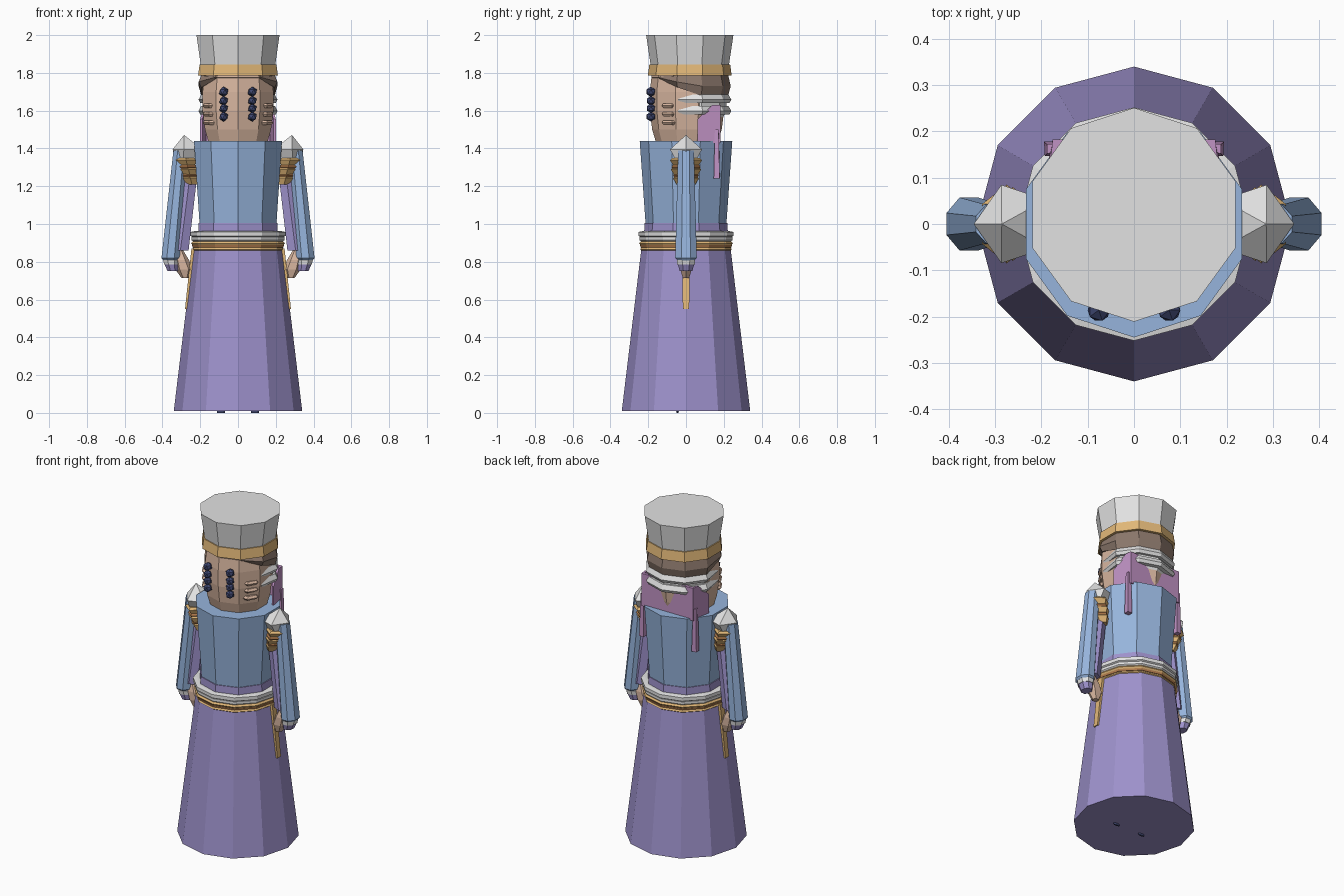
import bpy, bmesh
from math import sin, cos, pi, radians
from mathutils import Vector

cube = bpy.data.objects.get("Cube")
if cube:
    bpy.data.objects.remove(cube)


def material(name, rgb):
    lin = [((c / 255 + 0.055) / 1.055) ** 2.4 for c in rgb] + [1]
    m = bpy.data.materials.new(name)
    m.use_nodes = True
    m.diffuse_color = lin
    m.node_tree.nodes["Principled BSDF"].inputs["Base Color"].default_value = lin
    return m


purple = material("purple_cloth", (158, 146, 204))
blue = material("blue_cloth", (150, 180, 220))
white = material("white_trim", (226, 226, 226))
gold = material("gold_trim", (226, 184, 120))
skin = material("skin", (216, 182, 160))
hair_brown = material("hair_brown", (140, 120, 108))
pink = material("pink_scarf", (192, 146, 196))
navy = material("navy_eyes", (64, 72, 114))
rust = material("rust_trim", (176, 122, 76))


def finish(name, bm, mat):
    bmesh.ops.recalc_face_normals(bm, faces=bm.faces)
    mesh = bpy.data.meshes.new(name)
    bm.to_mesh(mesh)
    bm.free()
    mesh.materials.append(mat)
    ob = bpy.data.objects.new(name, mesh)
    bpy.context.collection.objects.link(ob)
    return ob


def skin_loops(bm, loops):
    """Join matching vertex loops and cap both ends."""
    n = len(loops[0])
    for a, b in zip(loops, loops[1:]):
        for i in range(n):
            j = (i + 1) % n
            bm.faces.new((a[i], a[j], b[j], b[i]))
    bm.faces.new(loops[0])
    bm.faces.new(loops[-1])


def loft(name, rings, sides, mat, start=90, mirror=1):
    """Stack polygon rings given as (cx, cy, z, rx, ry)."""
    bm = bmesh.new()
    loops = []
    for cx, cy, z, rx, ry in rings:
        angles = [radians(start) + 2 * pi * i / sides for i in range(sides)]
        loops.append([bm.verts.new((mirror * (cx + rx * cos(a)), cy + ry * sin(a), z))
                      for a in angles])
    skin_loops(bm, loops)
    return finish(name, bm, mat)


def drum(name, profile, sides, mat, cy=0):
    return loft(name, [(0, cy, z, r, r) for z, r in profile], sides, mat)


def back_band(name, z, height, mat):
    """Faceted half ring round the back of the head."""
    bm = bmesh.new()
    loops = []
    for k in range(7):
        a = radians(-18 + 36 * k)
        r = 0.2 if k in (0, 6) else 0.22
        section = [(0.16, 0), (r - 0.01, 0), (r, height * 0.4), (r - 0.015, height), (0.16, height)]
        loops.append([bm.verts.new((q * cos(a), 0.02 + q * sin(a), z + h)) for q, h in section])
    skin_loops(bm, loops)
    return finish(name, bm, mat)


def slab(name, points, offset, mat):
    bm = bmesh.new()
    loops = [[bm.verts.new(Vector(p) + Vector(o)) for p in points] for o in ((0, 0, 0), offset)]
    skin_loops(bm, loops)
    return finish(name, bm, mat)


# Robe and belt
drum("skirt", [(0.01, 0.34), (0.88, 0.235)], 12, purple)
drum("belt_gold_lower", [(0.85, 0.225), (0.865, 0.242), (0.878, 0.235)], 12, gold)
drum("belt_rust", [(0.876, 0.24), (0.888, 0.243)], 12, rust)
drum("belt_gold_upper", [(0.887, 0.24), (0.898, 0.248), (0.908, 0.24)], 12, gold)
drum("belt_white_lower", [(0.905, 0.235), (0.915, 0.246), (0.93, 0.246)], 12, white)
drum("belt_white_upper", [(0.93, 0.24), (0.937, 0.252), (0.958, 0.252), (0.962, 0.23)], 12, white)
drum("waist", [(0.95, 0.222), (1.005, 0.219)], 10, purple)
drum("jacket", [(0.96, 0.211), (1.44, 0.245)], 10, blue)

# Head
drum("head", [(1.42, 0.14), (1.44, 0.166), (1.5, 0.184), (1.6, 0.197), (1.7, 0.197), (1.8, 0.185)],
     10, skin, 0.005)
hair = drum("hair", [(1.68, 0.205), (1.73, 0.219), (1.79, 0.205)], 10, hair_brown, 0.018)
for v in hair.data.vertices:  # hairline rises toward the forehead
    rise = max(0, min(1, (0.06 - v.co.y) / 0.22))
    v.co.z += rise * (1.78 - v.co.z) * 0.9
    if v.co.y < -0.1:
        v.co.y += 0.015
back_band("head_wrap_upper", 1.64, 0.045, white)
back_band("head_wrap_lower", 1.58, 0.045, white)
drum("head_wrap_core", [(1.545, 0.165), (1.6, 0.192), (1.7, 0.192)], 10, white, 0.022)

# Cheek ridges and eyes
for s, side in ((1, "left"), (-1, "right")):
    for k in range(3):
        loft(f"cheek_ridge_{side}", [(0.125, -0.075, 1.525 + 0.045 * k + h, r, r)
                                     for h, r in ((0, 0.052), (0.012, 0.062), (0.024, 0.052))],
             6, skin, 0, s)
    for z, r in ((1.7, 0.027), (1.652, 0.025), (1.612, 0.025), (1.568, 0.026)):
        bm = bmesh.new()
        bmesh.ops.create_icosphere(bm, subdivisions=1, radius=r)
        bmesh.ops.translate(bm, verts=bm.verts, vec=(s * 0.076, -0.186, z))
        finish(f"eye_bead_{side}", bm, navy)

# Hat
drum("hat_band", [(1.785, 0.222), (1.845, 0.214)], 10, gold, 0.02)
drum("hat", [(1.84, 0.207), (2.0, 0.231)], 10, white, 0.02)

# Scarf across the back
slab("scarf_back", [(-0.175, 0.165, 1.43), (0.175, 0.165, 1.43),
                    (0.172, 0.165, 1.63), (-0.172, 0.165, 1.63)], (0, 0.017, 0), pink)

for s, side in ((1, "left"), (-1, "right")):
    # Scarf sides and hanging tails
    slab(f"scarf_side_{side}", [(s * 0.176, 0.182, 1.63), (s * 0.18, 0.14, 1.63),
                                (s * 0.2, 0.06, 1.555), (s * 0.2, 0.06, 1.43),
                                (s * 0.176, 0.182, 1.43)], (-s * 0.012, 0, 0), pink)
    loft(f"scarf_tail_{side}", [(0.178, 0.163, 1.24, 0.022, 0.022), (0.178, 0.163, 1.5, 0.014, 0.014)],
         4, pink, 42, s)

    # Sleeve with lining
    loft(f"sleeve_{side}", [(0.303, 0, 1.39, 0.042, 0.045), (0.357, 0, 0.82, 0.052, 0.062),
                            (0.357, 0, 0.808, 0.042, 0.05)], 8, blue, 22.5, s)
    loft(f"sleeve_lining_{side}", [(0.255, 0, 1.25, 0.044, 0.036), (0.305, 0, 0.86, 0.05, 0.042)],
         6, purple, 30, s)
    # Cuff, hand and hanging gold strap
    loft(f"cuff_white_{side}", [(0.352, 0, 0.785, 0.042, 0.05), (0.354, 0, 0.81, 0.045, 0.053)],
         8, white, 22.5, s)
    loft(f"cuff_purple_{side}", [(0.345, 0, 0.75, 0.03, 0.036), (0.352, 0, 0.787, 0.04, 0.047)],
         8, purple, 22.5, s)
    loft(f"hand_{side}", [(0.28, 0, 0.715, 0.02, 0.02), (0.285, 0, 0.76, 0.047, 0.035),
                          (0.3, 0, 0.81, 0.04, 0.035), (0.31, 0, 0.86, 0.02, 0.02)], 6, skin, 0, s)
    loft(f"strap_{side}", [(0.272, 0, 0.55, 0.012, 0.024), (0.238, 0, 0.87, 0.012, 0.027)],
         4, gold, 45, s)

    # Shoulder ornament: faceted cap over layered fringe
    loft(f"shoulder_cap_{side}", [(0.285, 0, 1.47, 0.002, 0.002), (0.26, 0, 1.395, 0.086, 0.089),
                                  (0.275, 0, 1.325, 0.055, 0.05)], 5, white, 0, s)
    layers = ((0.275, 1.35, 0.062, 0.085, gold), (0.268, 1.315, 0.055, 0.078, rust),
              (0.262, 1.3, 0.055, 0.08, gold), (0.257, 1.27, 0.046, 0.068, rust),
              (0.252, 1.255, 0.046, 0.068, gold))
    for cx, z, rx, ry, mat in layers:
        loft(f"shoulder_fringe_{side}", [(cx, 0, z, rx * 0.85, ry * 0.85), (cx, 0, z - 0.012, rx, ry),
                                         (cx - 0.008, 0, z - 0.045, rx * 0.7, ry * 0.75)], 6, mat, 30, s)

    # Shoe tips just below the hem
    loft(f"shoe_tip_{side}", [(0.09, -0.045, 0, 0.02, 0.006), (0.09, -0.045, 0.02, 0.025, 0.01)],
         6, navy, 0, s)
